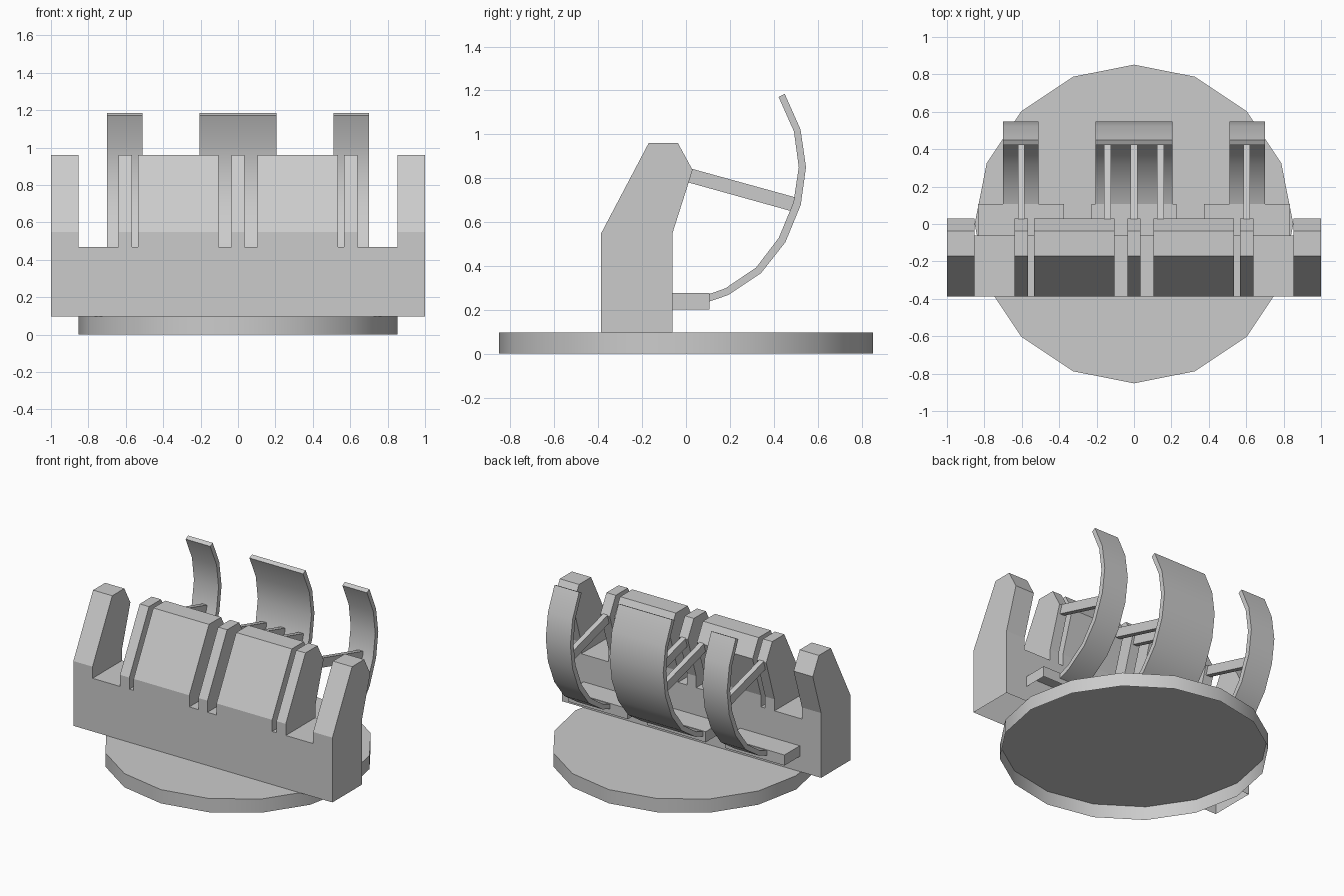
import bpy, bmesh, math

if "Cube" in bpy.data.objects:
    bpy.data.objects.remove(bpy.data.objects["Cube"])

grey = bpy.data.materials.new("plain grey")
grey.diffuse_color = (0.6, 0.6, 0.6, 1)
grey.use_nodes = True
grey.node_tree.nodes["Principled BSDF"].inputs["Base Color"].default_value = grey.diffuse_color


def finish(name, bm, smooth=False, open_bottom=False):
    bmesh.ops.recalc_face_normals(bm, faces=bm.faces[:])
    if open_bottom:
        drop_bottom(bm)
    me = bpy.data.meshes.new(name)
    bm.to_mesh(me)
    bm.free()
    me.materials.append(grey)
    ob = bpy.data.objects.new(name, me)
    bpy.context.collection.objects.link(ob)
    if smooth:
        bpy.ops.object.select_all(action='DESELECT')
        ob.select_set(True)
        bpy.context.view_layer.objects.active = ob
        bpy.ops.object.shade_smooth_by_angle(angle=math.radians(30))
    return ob


def drop_bottom(bm):
    """Leave a shell open underneath."""
    bm.normal_update()
    low = [f for f in bm.faces if f.normal.z < -0.99]
    bmesh.ops.delete(bm, geom=low, context='FACES')


def add_prism(bm, profile, x0, x1):
    """Extrude a (y, z) outline from x0 to x1."""
    face = bm.faces.new([bm.verts.new((x0, y, z)) for y, z in profile])
    new = bmesh.ops.extrude_face_region(bm, geom=[face])["geom"]
    bm.faces.new([v for v in reversed(face.verts)]) if not face.is_valid else None
    for v in new:
        if isinstance(v, bmesh.types.BMVert):
            v.co.x = x1


def prism(name, profile, x0, x1, smooth=False, open_bottom=False):
    bm = bmesh.new()
    add_prism(bm, profile, x0, x1)
    return finish(name, bm, smooth, open_bottom)


def box_profile(y0, y1, z0, z1):
    return [(y0, z0), (y1, z0), (y1, z1), (y0, z1)]


# Sixteen-sided base plate, hollow underneath
H = 0.096
bm = bmesh.new()
bmesh.ops.create_cone(bm, cap_ends=True, segments=16, radius1=0.852, radius2=0.852, depth=H)
bmesh.ops.translate(bm, verts=bm.verts[:], vec=(0, 0, H / 2))
finish("base_plate", bm, True, True)

# Long wall with slots cut down from its top, open underneath
wall = prism("slotted_wall", [(-0.387, H), (-0.387, 0.548), (-0.17, 0.96), (-0.037, 0.96),
                              (0.03, 0.837), (-0.062, 0.548), (-0.062, H)], -1, 1)
bm = bmesh.new()
for a, b in [(0.035, 0.105), (0.535, 0.568), (0.64, 0.852)]:
    for x0, x1 in [(a, b), (-b, -a)]:
        add_prism(bm, box_profile(-0.6, 0.3, 0.467, 1.3), x0, x1)
cutter = finish("slot_cutter", bm)
cutter.hide_render = True
mod = wall.modifiers.new("slots", 'BOOLEAN')
mod.operation = 'DIFFERENCE'
mod.solver = 'EXACT'
mod.object = cutter
bpy.context.view_layer.objects.active = wall
bpy.ops.object.modifier_apply(modifier="slots")
bpy.data.objects.remove(cutter)
bm = bmesh.new()
bm.from_mesh(wall.data)
drop_bottom(bm)
bm.to_mesh(wall.data)
bm.free()

# Curved shields: outer edge up, inner edge back down
outer = [(0.107, 0.238), (0.192, 0.267), (0.342, 0.367), (0.453, 0.508), (0.523, 0.678),
         (0.547, 0.85), (0.522, 1.022), (0.45, 1.184)]
inner = [(0.107, 0.272), (0.18, 0.298), (0.32, 0.393), (0.423, 0.528), (0.49, 0.69),
         (0.514, 0.85), (0.492, 1.013), (0.422, 1.17)]
shield = outer + inner[::-1]
# Sloping braces from wall to shields
brace = [(0.005, 0.782), (0.025, 0.843), (0.5, 0.712), (0.49, 0.647)]

for label, centre, half_shield, half_foot, braces in [
        ("left", -0.605, 0.095, 0.23, [0.002]),
        ("centre", 0, 0.207, 0.227, [-0.142, 0, 0.142]),
        ("right", 0.605, 0.095, 0.23, [-0.002])]:
    prism(label + "_shield", shield, centre - half_shield, centre + half_shield, True)
    prism(label + "_foot", box_profile(-0.062, 0.107, 0.202, 0.276),
          centre - half_foot, centre + half_foot, open_bottom=True)
    for i, dx in enumerate(braces):
        x = centre + dx
        prism(f"{label}_brace_{i + 1}", brace, x - 0.018, x + 0.018)
